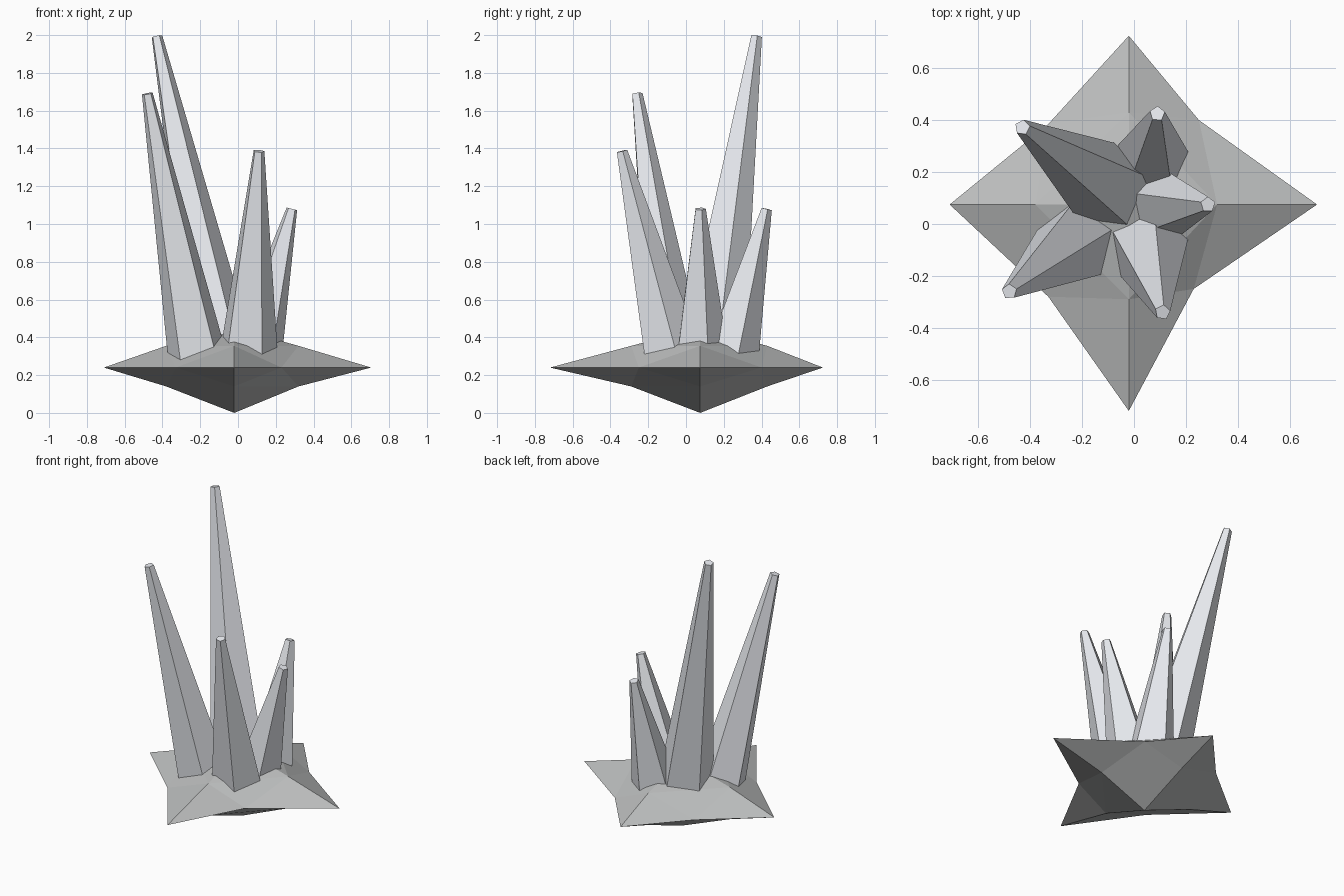
import bpy
from math import cos, sin, radians
from mathutils import Vector

if "Cube" in bpy.data.objects:
    bpy.data.objects.remove(bpy.data.objects["Cube"])


def make_object(name, verts, faces, color):
    mesh = bpy.data.meshes.new(name)
    mesh.from_pydata(verts, [], faces)
    mesh.update()
    obj = bpy.data.objects.new(name, mesh)
    bpy.context.collection.objects.link(obj)
    mat = bpy.data.materials.new(name + "_color")
    mat.diffuse_color = color
    mat.use_nodes = True
    mat.node_tree.nodes["Principled BSDF"].inputs["Base Color"].default_value = mat.diffuse_color
    mesh.materials.append(mat)


# Rock base: four-pointed star, an octahedron with each edge pinched at its middle
CX, CY, MID = -0.02, 0.075, 0.24
tips = [(0.705, CY), (CX, 0.725), (-0.71, CY), (CX, -0.72)]
notches = [(0.25, 0.40), (-0.33, 0.385), (-0.33, -0.28), (0.23, -0.25)]
ridges = [(0.32, CY), (CX, 0.43), (-0.38, CY), (CX, -0.29)]
verts = [(x, y, MID) for x, y in tips + notches]
verts += [(x, y, 0.355) for x, y in ridges]
verts += [(x, y, 0.14) for x, y in ridges]
verts += [(CX, CY, 0.45), (CX, CY, 0)]
faces = []
for i in range(4):
    j = (i + 1) % 4
    for ring, apex, up in ((8, 16, True), (12, 17, False)):
        tris = [(i, 4 + i, ring + i), (4 + i, j, ring + j),
                (4 + i, ring + j, ring + i), (ring + i, ring + j, apex)]
        faces += tris if up else [t[::-1] for t in tris]
make_object("rock_base", verts, faces, (0.5, 0.51, 0.51, 1))


# Crystals: leaning five-sided tapered shafts
def crystal(name, foot, tip, radius, turn, tip_radius=0.03):
    foot, tip = Vector(foot), Vector(tip)
    lean = Vector((0, 0, 1)).rotation_difference(tip - foot)
    pts = []
    for center, r in ((foot, radius), (tip, tip_radius)):
        for k in range(5):
            a = radians(turn + 72 * k)
            pts.append(center + lean @ Vector((r * cos(a), r * sin(a), 0)))
    sides = [(k, (k + 1) % 5, 5 + (k + 1) % 5, 5 + k) for k in range(5)]
    make_object(name, pts, sides + [(4, 3, 2, 1, 0), (5, 6, 7, 8, 9)],
                (0.8, 0.82, 0.86, 1))


crystal("crystal_back_left", (-0.08, 0.13, 0.28), (-0.43, 0.372, 1.993), 0.18, 82)
crystal("crystal_front_left", (-0.21, -0.06, 0.27), (-0.48, -0.26, 1.69), 0.165, 20)
crystal("crystal_front", (0.05, -0.07, 0.28), (0.11, -0.34, 1.386), 0.165, 10)
crystal("crystal_right", (0.09, 0.075, 0.30), (0.285, 0.075, 1.08), 0.15, 17)
crystal("crystal_back", (0.065, 0.23, 0.28), (0.09, 0.425, 1.08), 0.155, 15)
